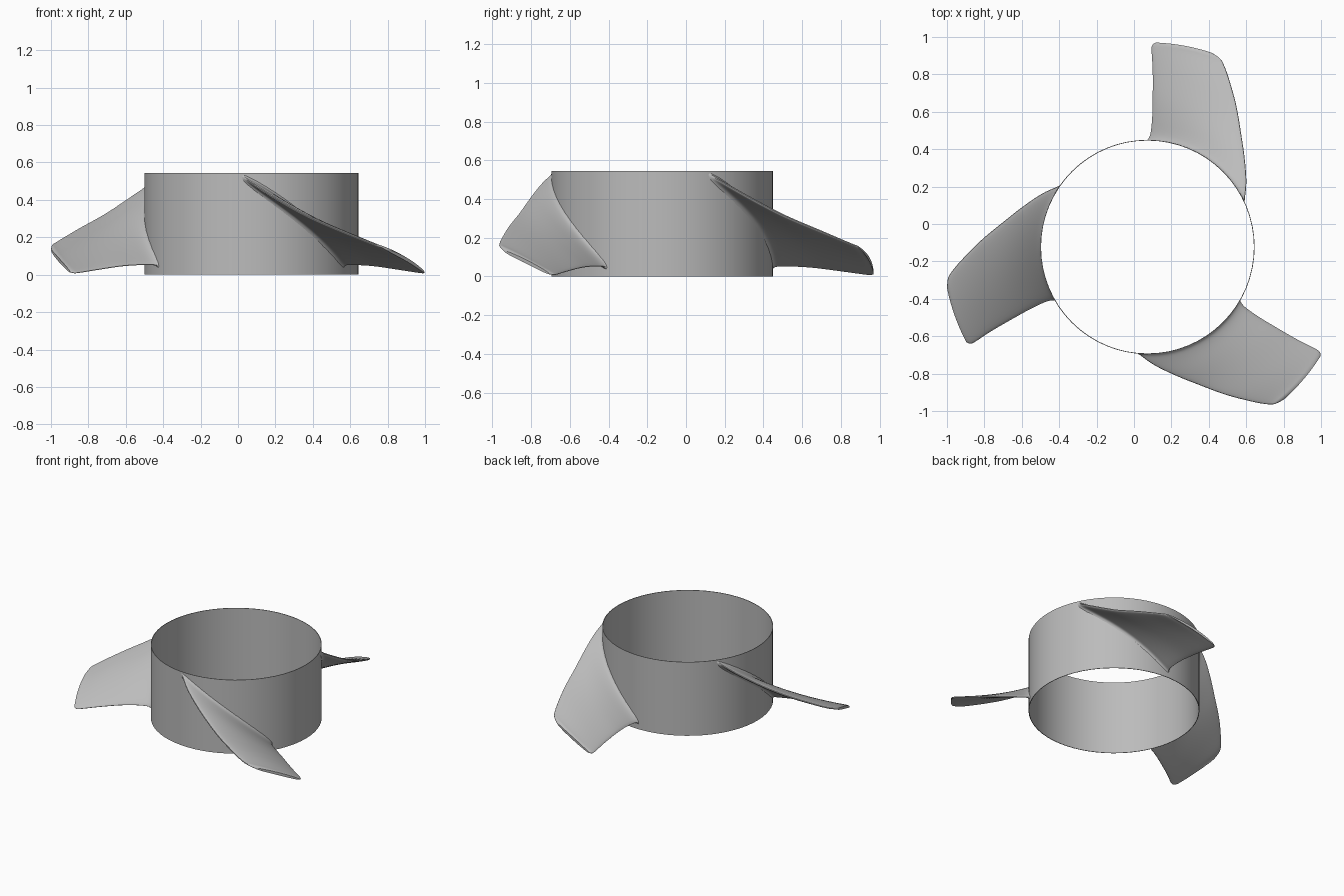
import bpy, bmesh, math
from mathutils import Vector, Matrix

cube = bpy.data.objects.get("Cube")
if cube:
    bpy.data.objects.remove(cube, do_unlink=True)

CENTRE = Vector((0.072, -0.123, 0))
RADIUS, HEIGHT, WALL = 0.573, 0.545, 0.004

grey = bpy.data.materials.new("plain grey")
grey.use_nodes = True
colour = (0.5, 0.5, 0.5, 1)
grey.diffuse_color = colour
grey.node_tree.nodes["Principled BSDF"].inputs["Base Color"].default_value = colour


def finish(name, bm, angle):
    bmesh.ops.recalc_face_normals(bm, faces=bm.faces)
    mesh = bpy.data.meshes.new(name)
    bm.to_mesh(mesh)
    bm.free()
    mesh.materials.append(grey)
    obj = bpy.data.objects.new(name, mesh)
    bpy.context.collection.objects.link(obj)
    bpy.ops.object.select_all(action="DESELECT")
    obj.select_set(True)
    bpy.context.view_layer.objects.active = obj
    bpy.ops.object.shade_smooth_by_angle(angle=math.radians(angle))
    obj.location = CENTRE
    return obj


def bridge(bm, loops, closed=False):
    pairs = list(zip(loops, loops[1:]))
    if closed:
        pairs.append((loops[-1], loops[0]))
    for a, b in pairs:
        for i in range(len(a)):
            j = (i + 1) % len(a)
            bm.faces.new((a[i], a[j], b[j], b[i]))


def catmull(p0, p1, p2, p3, t):
    return [b + 0.5 * t * (c - a + t * (2 * a - 5 * b + 4 * c - d + t * (3 * (b - c) + d - a)))
            for a, b, c, d in zip(p0, p1, p2, p3)]


# Thin open hub ring
bm = bmesh.new()
SIDES = 64
loops = []
for r, z in ((RADIUS, 0), (RADIUS, HEIGHT), (RADIUS - WALL, HEIGHT), (RADIUS - WALL, 0)):
    loops.append([bm.verts.new((r * math.cos(math.tau * i / SIDES), r * math.sin(math.tau * i / SIDES), z))
                  for i in range(SIDES)])
bridge(bm, loops, closed=True)
finish("hub_ring", bm, 30)

# Blade stations: radius, leading angle, leading z, trailing angle, trailing z, thickness
STATIONS = [
    (0.571, 24.5, 0.525, 90.2, 0.045, 0.085),
    (0.585, 27.0, 0.512, 89.2, 0.052, 0.050),
    (0.619, 31.5, 0.480, 88.3, 0.054, 0.040),
    (0.700, 42.0, 0.398, 87.9, 0.053, 0.038),
    (0.798, 51.4, 0.317, 88.0, 0.046, 0.036),
    (0.942, 60.9, 0.232, 88.3, 0.027, 0.032),
    (1.050, 66.9, 0.172, 88.8, 0.012, 0.026),
    (1.080, 69.0, 0.155, 88.6, 0.010, 0.024),
    (1.094, 71.8, 0.130, 87.7, 0.014, 0.020),
]


def blade_rows(steps=4):
    last = len(STATIONS) - 1
    for k in range(last):
        around = [STATIONS[min(max(k + d, 0), last)] for d in (-1, 0, 1, 2)]
        for s in range(steps):
            yield catmull(*around, s / steps)
    yield STATIONS[-1]


def blade_section(row, count=20):
    r, lead, lead_z, trail, trail_z, thick = row
    span = (r - RADIUS) / (1.094 - RADIUS)
    points = []
    for i in range(2 * count):
        a = math.pi * i / count
        u = 0.5 - 0.5 * math.cos(a)
        ang = math.radians(lead + (trail - lead) * u)
        camber = 0.015 * (1 - 0.6 * span) * math.sin(math.pi * u)
        bulge = math.copysign(abs(math.sin(a)) ** 0.7, math.sin(a)) * thick / 2
        z = lead_z + (trail_z - lead_z) * u + camber + bulge
        points.append((r * math.cos(ang), r * math.sin(ang), min(max(z, 0), HEIGHT)))
    return points


# Three twisted blades spaced evenly around the hub
for n, name in enumerate(("back_blade", "right_blade", "front_blade")):
    bm = bmesh.new()
    rows = [[bm.verts.new(p) for p in blade_section(row)] for row in blade_rows()]
    bridge(bm, rows)
    bm.faces.new(rows[-1])
    bmesh.ops.rotate(bm, verts=bm.verts, matrix=Matrix.Rotation(math.tau * n / 3, 3, "Z"))
    finish(name, bm, 40)
